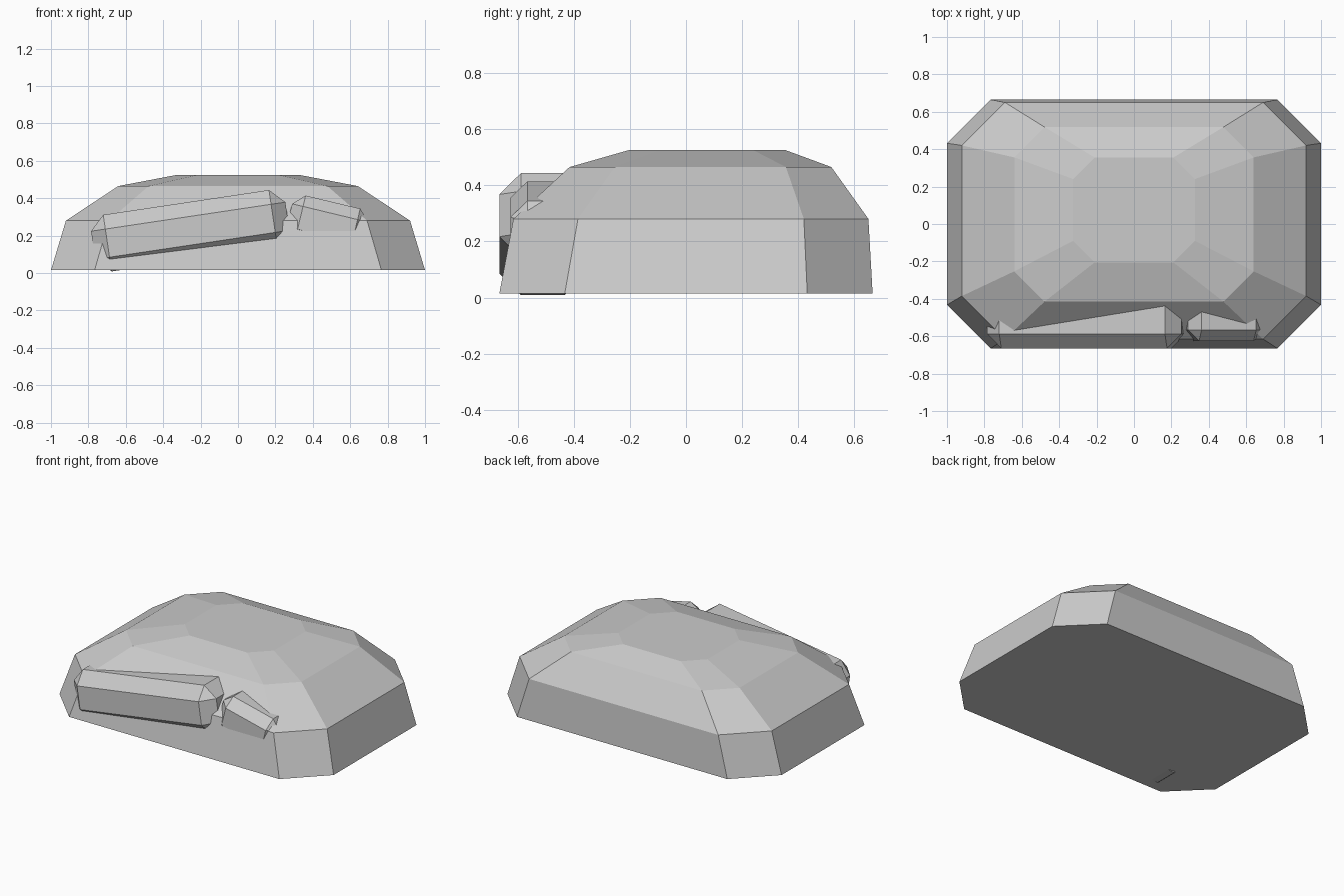
import bpy, bmesh
from math import radians
from mathutils import Matrix

if "Cube" in bpy.data.objects:
    bpy.data.objects.remove(bpy.data.objects["Cube"])


def finish(bm, name):
    bmesh.ops.recalc_face_normals(bm, faces=bm.faces)
    me = bpy.data.meshes.new(name)
    bm.to_mesh(me)
    bm.free()
    ob = bpy.data.objects.new(name, me)
    bpy.context.collection.objects.link(ob)
    return ob


def octagon(bm, z, hx, y0, y1, c):
    """Rectangle ring with corners cut by c."""
    pts = [(hx - c, y0), (hx, y0 + c), (hx, y1 - c), (hx - c, y1),
           (c - hx, y1), (-hx, y1 - c), (-hx, y0 + c), (c - hx, y0)]
    return [bm.verts.new((x, y, z)) for x, y in pts]


def chamfered_bar(name, centre, size, chamfer, tilt):
    bm = bmesh.new()
    bmesh.ops.create_cube(bm, size=1, matrix=Matrix.Diagonal((*size, 1)))
    bmesh.ops.bevel(bm, geom=bm.edges[:], offset=chamfer, segments=1,
                    affect='EDGES')
    bm.transform(Matrix.Translation(centre) @ Matrix.Rotation(radians(-tilt), 4, 'Y'))
    return finish(bm, name)


# Stone body: stacked octagonal rings, slightly leaning back
bm = bmesh.new()
levels = [(0.015, 1.0, -0.665, 0.665, 0.233),
          (0.28, 0.92, -0.615, 0.65, 0.23),
          (0.465, 0.64, -0.415, 0.518, 0.162),
          (0.525, 0.325, -0.205, 0.355, 0.115)]
rings = [octagon(bm, *lv) for lv in levels]
for a, b in zip(rings, rings[1:]):
    for i in range(8):
        j = (i + 1) % 8
        bm.faces.new((a[i], a[j], b[j], b[i]))
bm.faces.new(rings[0][::-1])
bm.faces.new(rings[-1])
finish(bm, "stone_body")

# Two tilted chamfered ledges set into the front face
chamfered_bar("long_ledge", (-0.255, -0.51, 0.226), (1.05, 0.31, 0.306), 0.077, 8.5)
chamfered_bar("short_ledge", (0.479, -0.503, 0.26), (0.42, 0.245, 0.245), 0.06, -13.5)
